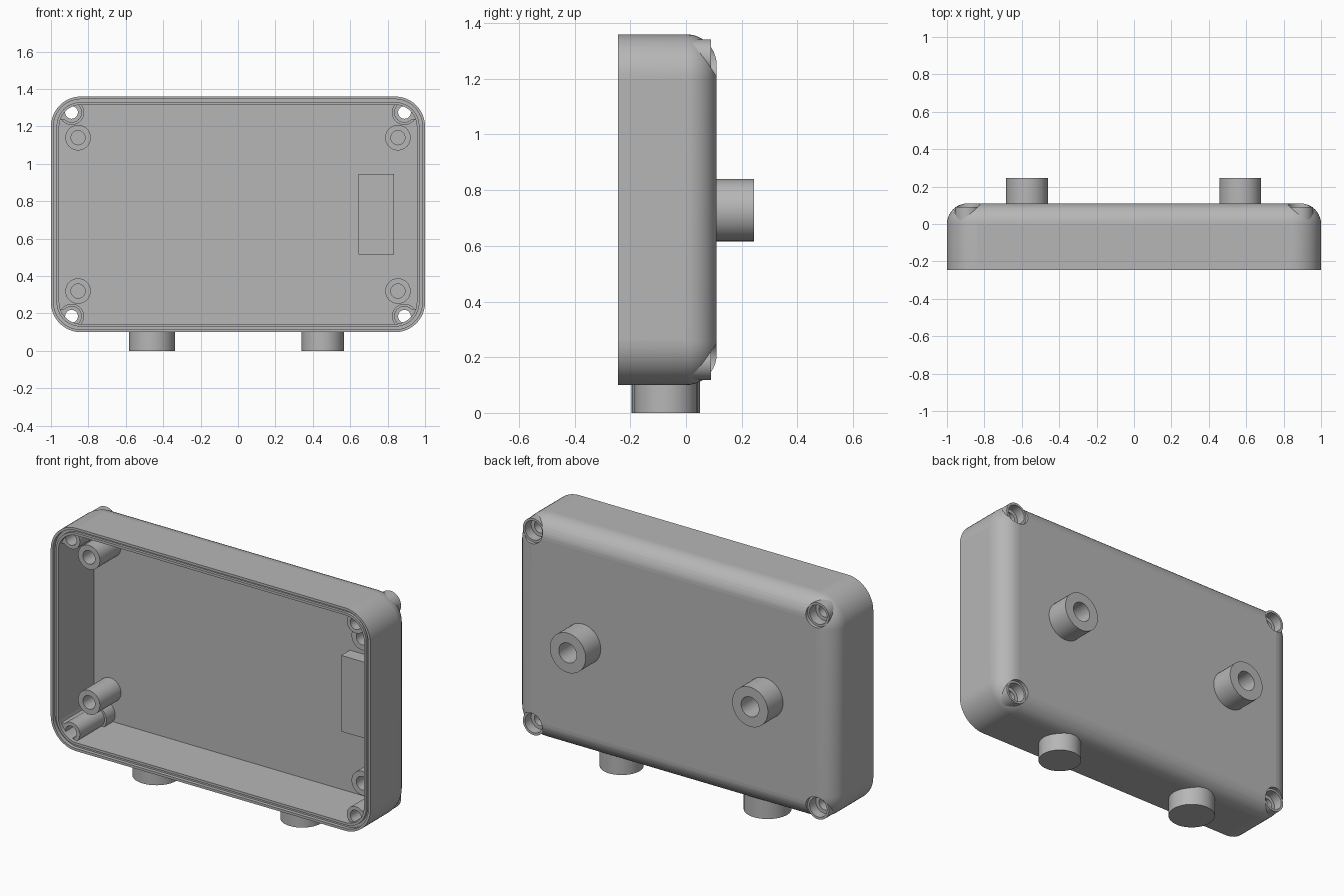
import bpy, bmesh, math
from mathutils import Matrix, Vector

if "Cube" in bpy.data.objects:
    bpy.data.objects.remove(bpy.data.objects["Cube"])

grey = bpy.data.materials.new("plain grey")
grey.use_nodes = True
grey.diffuse_color = (0.47, 0.47, 0.47, 1)
grey.node_tree.nodes["Principled BSDF"].inputs["Base Color"].default_value = grey.diffuse_color

MID_Z = 0.73


def shade(mesh):
    mesh.shade_smooth()
    mesh.set_sharp_from_angle(angle=math.radians(35))
    for p in mesh.polygons:  # large level panels stay flat
        if p.area > 0.05 and max(abs(c) for c in p.normal) > 0.999:
            p.use_smooth = False


def finish(name, bm):
    bmesh.ops.recalc_face_normals(bm, faces=bm.faces)
    mesh = bpy.data.meshes.new(name)
    bm.to_mesh(mesh)
    bm.free()
    mesh.materials.append(grey)
    shade(mesh)
    obj = bpy.data.objects.new(name, mesh)
    bpy.context.collection.objects.link(obj)
    return obj


def lathe(name, profile, x, y, z, axis="Y", closed=False):
    """Spin (radius, position) points about the y or z axis."""
    bm = bmesh.new()
    verts = [bm.verts.new((r, 0, t)) for r, t in profile]
    pairs = list(zip(verts, verts[1:]))
    if closed:
        pairs.append((verts[-1], verts[0]))
    edges = [bm.edges.new(p) for p in pairs]
    bmesh.ops.spin(bm, geom=verts + edges, cent=(0, 0, 0), axis=(0, 0, 1),
                   angle=math.tau, steps=40)
    bmesh.ops.remove_doubles(bm, verts=bm.verts, dist=1e-5)
    if axis == "Y":
        bm.transform(Matrix.Rotation(-math.pi / 2, 4, "X"))
    bm.transform(Matrix.Translation((x, y, z)))
    return finish(name, bm)


def box(name, low, high):
    low, high = Vector(low), Vector(high)
    bm = bmesh.new()
    bmesh.ops.create_cube(bm, size=1)
    bm.transform(Matrix.Translation((low + high) / 2) @ Matrix.Diagonal((*(high - low), 1)))
    return finish(name, bm)


def ring(bm, inset, y, steps=12):
    """Rounded rectangle, shrunk by inset."""
    r = 0.16 - inset
    verts = []
    for q, (sx, sz) in enumerate([(1, 1), (-1, 1), (-1, -1), (1, -1)]):
        for i in range(steps + 1):
            a = (q + i / steps) * math.pi / 2
            verts.append(bm.verts.new((sx * 0.84 + r * math.cos(a), y,
                                       MID_Z + sz * 0.47 + r * math.sin(a))))
    return verts


# Open case: rounded back edge, grooved rim, hollow inside
ROUND = 0.11
steps = 10
levels = []
for i in range(steps, -1, -1):
    a = i / steps * math.pi / 2
    levels.append((ROUND * (1 - math.cos(a)), ROUND * math.sin(a)))
levels += [(0, -0.245), (0.014, -0.245), (0.014, -0.225), (0.03, -0.225),
           (0.03, -0.24), (0.044, -0.24), (0.044, 0.078)]
bm = bmesh.new()
rings = [ring(bm, *lv) for lv in levels]
for a, b in zip(rings, rings[1:]):
    for i in range(len(a)):
        j = (i + 1) % len(a)
        bm.faces.new((a[i], a[j], b[j], b[i]))
bm.faces.new(rings[0])
bm.faces.new(rings[-1])
case = finish("case", bm)

# Screw recesses cut through the back corners
corners = [(sx, sz) for sx in (-1, 1) for sz in (-1, 1)]
cutters = []
for sx, sz in corners:
    c = lathe("recess_cutter", [(0, 0), (0.066, 0), (0.066, 0.2), (0, 0.2)],
              sx * 0.89, 0, MID_Z + sz * 0.545)
    c.hide_render = True
    cutters.append(c)
    mod = case.modifiers.new("recess", "BOOLEAN")
    mod.operation = "DIFFERENCE"
    mod.solver = "EXACT"
    mod.object = c
bpy.context.view_layer.update()
cut_mesh = bpy.data.meshes.new_from_object(
    case.evaluated_get(bpy.context.evaluated_depsgraph_get()))
case.modifiers.clear()
case.data = cut_mesh
shade(cut_mesh)
for c in cutters:
    bpy.data.objects.remove(c)

# Corner screw sleeves, their wall blocks and the inner standoffs
sleeve = [(0.034, -0.22), (0.055, -0.22), (0.055, 0.0), (0.067, 0.0),
          (0.067, 0.09), (0.054, 0.09), (0.054, 0.035), (0.034, 0.035)]
standoff = [(0.038, -0.11), (0.068, -0.11), (0.068, 0.085), (0, 0.085),
            (0, 0.07), (0.038, 0.07)]
for sx, sz in corners:
    tag = ("left" if sx > 0 else "right") + ("_top" if sz > 0 else "_bottom")
    lathe("screw_sleeve_" + tag, sleeve, sx * 0.89, 0, MID_Z + sz * 0.545, closed=True)
    lathe("standoff_" + tag, standoff, sx * 0.855, 0, MID_Z + sz * 0.41, closed=True)
    xs = sorted((sx * 0.925, sx * 0.957))
    zs = sorted((MID_Z + sz * 0.507, MID_Z + sz * 0.565))
    box("sleeve_block_" + tag, (xs[0], -0.22, zs[0]), (xs[1], 0.0, zs[1]))

# Raised block on the inner floor
box("inner_block", (0.645, 0.0, 0.515), (0.835, 0.085, 0.945))

# Hollow posts on the back
post = [(0.112, 0.1), (0.112, 0.245), (0.056, 0.245), (0.056, 0.112), (0, 0.112)]
for side, x in (("right", -0.572), ("left", 0.568)):
    lathe("back_post_" + side, post, x, 0, 0.728)

# Solid plugs under the case
for side, x, r in (("right", -0.46, 0.123), ("left", 0.453, 0.113)):
    lathe("bottom_plug_" + side, [(0, 0), (r, 0), (r, 0.118), (0, 0.118)],
          x, -0.072, 0, axis="Z")
